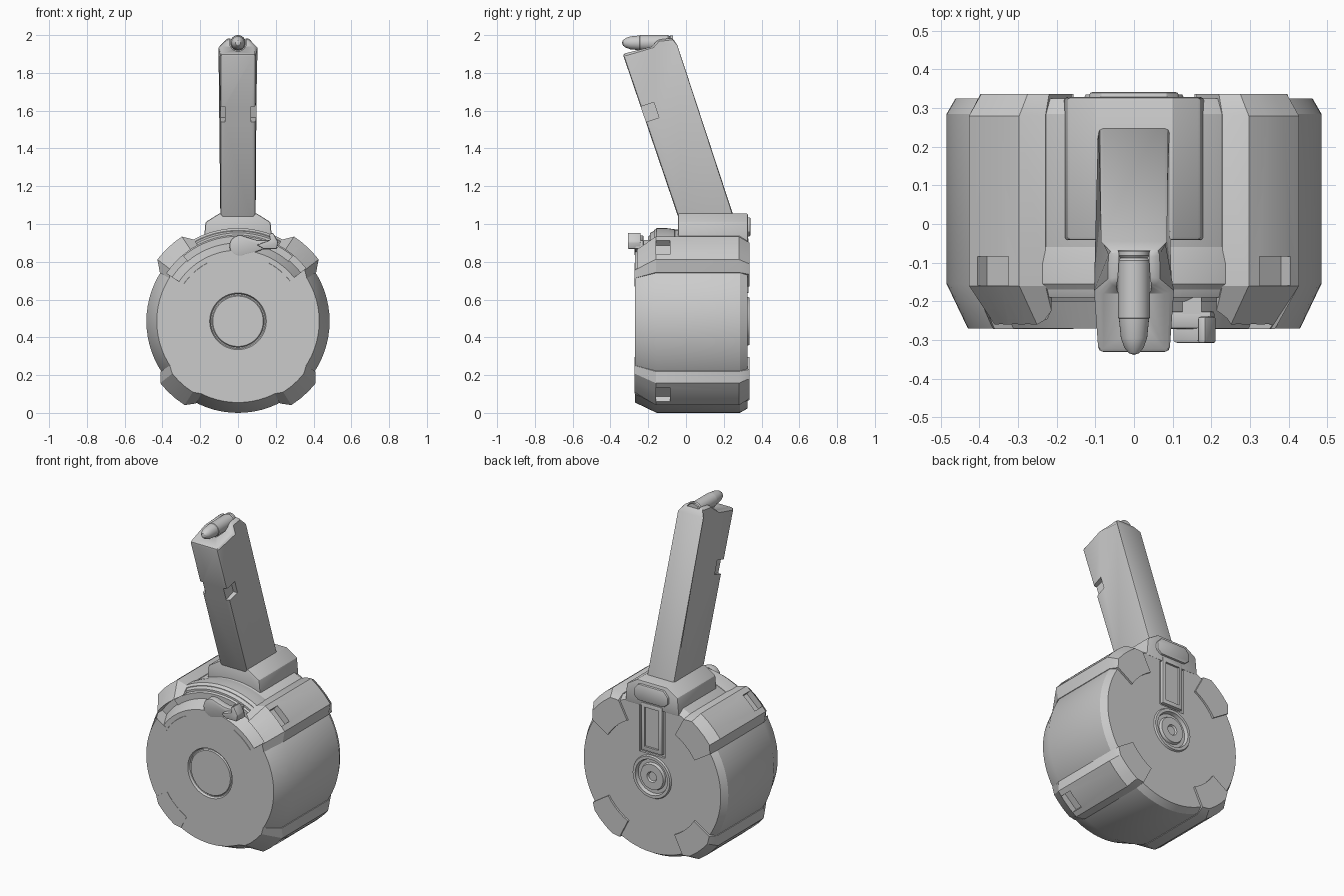
import bpy, bmesh, math
from mathutils import Matrix

if "Cube" in bpy.data.objects:
    bpy.data.objects.remove(bpy.data.objects["Cube"])

CZ = 0.485  # height of the drum axis


def finish(name, bm, bevel=0.0, segs=2):
    bmesh.ops.remove_doubles(bm, verts=bm.verts, dist=1e-5)
    bmesh.ops.recalc_face_normals(bm, faces=bm.faces)
    me = bpy.data.meshes.new(name)
    bm.to_mesh(me)
    bm.free()
    ob = bpy.data.objects.new(name, me)
    bpy.context.collection.objects.link(ob)
    if bevel:
        m = ob.modifiers.new("bevel", 'BEVEL')
        m.width, m.segments, m.limit_method = bevel, segs, 'ANGLE'
        m.angle_limit = math.radians(35)
        bake(ob)
    return ob


def bake(ob):
    bpy.context.view_layer.update()
    dg = bpy.context.evaluated_depsgraph_get()
    me = bpy.data.meshes.new_from_object(ob.evaluated_get(dg))
    ob.modifiers.clear()
    ob.data = me


def cut(ob, *cutters):
    for c in cutters:
        m = ob.modifiers.new("cut", 'BOOLEAN')
        m.operation, m.solver, m.object = 'DIFFERENCE', 'EXACT', c
    bake(ob)
    for c in cutters:
        bpy.data.objects.remove(c)


def loft(name, rings, full=False, **kw):
    """Join closed rings of points; cap the ends unless full circle."""
    bm = bmesh.new()
    vs = [[bm.verts.new(p) for p in r] for r in rings]
    n = len(vs[0])
    for i in range(len(vs) if full else len(vs) - 1):
        a, b = vs[i], vs[(i + 1) % len(vs)]
        for j in range(n):
            k = (j + 1) % n
            bm.faces.new((a[j], a[k], b[k], b[j]))
    if not full:
        bm.faces.new(vs[0])
        bm.faces.new(vs[-1])
    return finish(name, bm, **kw)


def at(y, r, deg, cz=CZ):
    a = math.radians(deg)
    return (r * math.cos(a), y, cz + r * math.sin(a))


def sector(name, prof, a0, a1, n, **kw):
    return loft(name, [[at(y, r, a0 + (a1 - a0) * i / n) for y, r in prof] for i in range(n + 1)], **kw)


def lathe(name, prof, n=72, cz=CZ):
    """Full turn of an open profile that starts and ends on the y axis."""
    bm = bmesh.new()
    rows = [[bm.verts.new(at(y, r, 360 * i / n, cz)) for i in range(n)] if r else [bm.verts.new((0, y, cz))]
            for y, r in prof]
    for a, b in zip(rows, rows[1:]):
        for i in range(n):
            k = (i + 1) % n
            f = [a[i % len(a)], a[k % len(a)], b[k % len(b)], b[i % len(b)]]
            bm.faces.new(list(dict.fromkeys(f)))
    return finish(name, bm)


def prism_y(name, pts, y0, y1, **kw):
    return loft(name, [[(x, y, z) for x, z in pts] for y in (y0, y1)], **kw)


def box(name, size, matrix, **kw):
    bm = bmesh.new()
    bmesh.ops.create_cube(bm, size=1, matrix=matrix @ Matrix.Diagonal((*size, 1)))
    return finish(name, bm, **kw)


def rect(w, z0, z1):
    return [(-w, z0), (w, z0), (w, z1), (-w, z1)]


# Drum body with front dish and back hub rings
drum = lathe("drum_body", [
    (-.264, 0), (-.264, .133), (-.257, .138), (-.257, .144), (-.27, .15), (-.27, .43), (-.155, .485),
    (.285, .485), (.325, .462), (.325, .13), (.335, .125), (.335, .108), (.314, .102), (.314, .082),
    (.33, .076), (.33, .032), (.32, .026), (.32, 0)])
# Curved lever track cut in the upper front, and panel recess in the back
cut(drum, sector("track_cut", [(-.3, .36), (-.19, .42), (-.19, .6), (-.3, .6)], 38, 146, 32),
    prism_y("panel_cut", rect(.085, .62, .93), .311, .4))

# Stepped rims behind the lever track
sector("track_rim", [(-.17, .44), (-.17, .481), (-.155, .493), (-.1, .493), (-.06, .487), (-.045, .44)], 58, 122, 20)
sector("track_step", [(-.2, .41), (-.2, .45), (-.185, .46), (-.16, .46), (-.16, .41)], 50, 130, 24)

# Four clamping lugs wrapping from front face to back face
for name, ang, top in (("lug_upper_right", 47, .538), ("lug_upper_left", 133, .538),
                       ("lug_lower_right", -48, .526), ("lug_lower_left", 228, .526)):
    rings = []
    for da in (-15, -9.5, -3.2, 3.2, 9.5, 15):
        lim = .478 if abs(da) > 10 else 1
        prof = [(-.272, .345), (-.272, min(.445, lim - .048)), (-.16, min(top, lim + .01)),
                (.28, min(top, lim + .01)), (.337, min(top - .04, lim - .01)), (.337, .345)]
        rings.append([at(y, r, ang + da) for y, r in prof])
    lug = loft(name, rings)
    m = Matrix.Translation(at(-.122, top + .01, ang)) @ Matrix.Rotation(-math.radians(ang), 4, 'Y')
    cutters = [box("window_cut", (.10, .075, .11), m)]
    if ang in (47, 133):
        a0, a1 = (38, 70) if ang == 47 else (110, 146)
        cutters.append(sector("lug_track_cut", [(-.3, .33), (-.19, .40), (-.19, .455), (-.3, .455)], a0, a1, 10))
    cut(lug, *cutters)

# Lever: round pad, arm and raised thumb tab
pad = [(.01 + .056 * math.cos(t), .885 + .056 * math.sin(t))
       for t in [math.radians(60 + 240 * i / 12) for i in range(13)]]
prism_y("lever_arm", pad + [(.09, .85), (.14, .868), (.21, .868), (.20, .915), (.10, .915)], -.272, -.225, bevel=.008)
prism_y("lever_tab", [(.10, .89), (.135, .868), (.205, .868), (.212, .905), (.185, .955), (.165, .945), (.17, .915)],
        -.308, -.24, bevel=.006)
box("lever_post", (.05, .1, .05), Matrix.Translation((.15, -.21, .89)))

# Collar joining tower and drum, with its back plate
prism_y("collar", [(-.182, .90), (.182, .90), (.172, 1.01), (.10, 1.055), (-.10, 1.055), (-.172, 1.01)],
        -.042, .328, bevel=.008)
prism_y("collar_back_plate", [(-.085, .935), (.085, .935), (.115, .96), (.115, 1.0), (.085, 1.035),
                              (-.085, 1.035), (-.115, 1.0), (-.115, .96)], .28, .341, bevel=.006)

# Back panel: raised frame with sunken middle
panel = prism_y("back_panel", rect(.07, .635, .925), .30, .332, bevel=.004)
cut(panel, prism_y("panel_middle_cut", rect(.048, .66, .90), .32, .4))

# Slanted tower; top narrows to feed lips
side = [(-.022, .98), (.272, .98), (-.045, 1.945), (-.072, 1.985), (-.15, 1.975), (-.18, 1.94), (-.335, 1.9)]
tower = loft("feed_tower", [[(s * (.058 if z > 1.95 else .093), y, z) for y, z in side] for s in (-1, 1)],
             bevel=.013)
slant = Matrix.Rotation(math.radians(18.3), 4, 'X')
notches = [box("notch_cut", (.05, .075, .085), Matrix.Translation((s * .094, -.192, 1.592)) @ slant) for s in (-1, 1)]
cut(tower, lathe("lip_groove_cut", [(-.4, 0), (-.4, .045), (-.068, .045), (-.068, 0)], 24, 1.96), *notches)

# Top round lying in the lips
lathe("top_round", [(-.339, 0), (-.334, .014), (-.32, .025), (-.295, .034), (-.245, .039), (-.243, .041),
                    (-.095, .041), (-.088, .035), (-.082, .04), (-.07, .04), (-.07, 0)], 32, 1.959)

# Smooth shading with sharp edges kept
for ob in bpy.context.collection.objects:
    ob.select_set(True)
    bpy.context.view_layer.objects.active = ob
bpy.ops.object.shade_smooth_by_angle(angle=math.radians(28))
